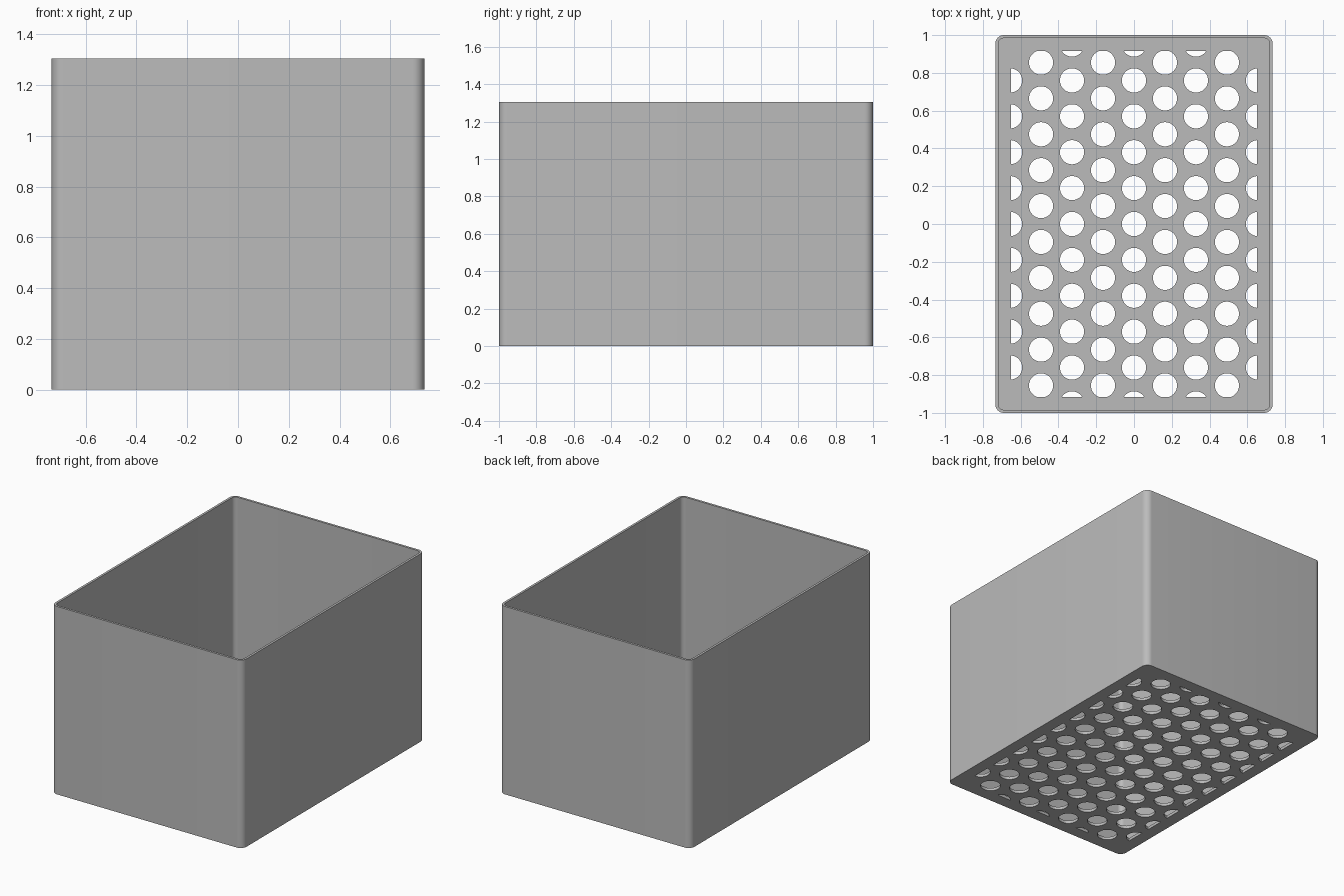
import bpy, bmesh, math

if "Cube" in bpy.data.objects:
    bpy.data.objects.remove(bpy.data.objects["Cube"])

HALF_X, HALF_Y, HEIGHT = 0.734, 1.0, 1.305
WALL, FLOOR, CORNER = 0.016, 0.02, 0.045
HOLE_R, STEP_X, STEP_Y = 0.064, 0.164, 0.19
CLIP_X, CLIP_Y = 0.651, 0.916          # border left solid around the holes


def rounded_rect(hx, hy, r, steps=10):
    """Counter-clockwise outline with rounded corners."""
    pts = []
    for i, (sx, sy) in enumerate([(1, 1), (-1, 1), (-1, -1), (1, -1)]):
        for k in range(steps + 1):
            a = math.pi / 2 * (i + k / steps)
            pts.append((sx * (hx - r) + r * math.cos(a), sy * (hy - r) + r * math.sin(a)))
    return pts


def clip(pts, axis, sign, limit):
    """Keep the part of a convex outline where sign * coordinate <= limit."""
    out = []
    for p, q in zip(pts, pts[1:] + pts[:1]):
        dp, dq = sign * p[axis] - limit, sign * q[axis] - limit
        if dp <= 0:
            out.append(p)
        if dp * dq < 0:
            t = dp / (dp - dq)
            out.append((p[0] + t * (q[0] - p[0]), p[1] + t * (q[1] - p[1])))
    return out


def hole_outline(cx, cy, n=40):
    pts = []
    for k in range(n):
        a = 2 * math.pi * (k + 0.5) / n
        pts.append((cx + HOLE_R * math.cos(a), cy + HOLE_R * math.sin(a)))
    for axis, limit in ((0, CLIP_X), (1, CLIP_Y)):
        for sign in (1, -1):
            pts = clip(pts, axis, sign, limit)
    return pts


def add_ring(bm, pts, z):
    verts = [bm.verts.new((x, y, z)) for x, y in pts]
    edges = [bm.edges.new((a, b)) for a, b in zip(verts, verts[1:] + verts[:1])]
    return verts, edges


def bridge(bm, a, b):
    n = len(a)
    for i in range(n):
        j = (i + 1) % n
        bm.faces.new((a[i], a[j], b[j], b[i]))


bm = bmesh.new()

# Thin walls with rounded vertical corners
outer = rounded_rect(HALF_X, HALF_Y, CORNER)
inner = rounded_rect(HALF_X - WALL, HALF_Y - WALL, CORNER - WALL)
rings = [add_ring(bm, p, z) for p, z in
         ((outer, 0), (outer, HEIGHT), (inner, HEIGHT), (inner, FLOOR))]
for (a, _), (b, _) in zip(rings, rings[1:]):
    bridge(bm, a, b)
under_edges, floor_edges = list(rings[0][1]), list(rings[3][1])

# Staggered drain holes, trimmed at the solid border
for col in range(-4, 5):
    for row in range(-10, 11):
        if (row + col) % 2 or (abs(col) == 4 and abs(row) == 10):
            continue
        pts = hole_outline(col * STEP_X, row * STEP_Y / 2)
        if len(pts) < 3:
            continue
        low, low_edges = add_ring(bm, pts, 0)
        high, high_edges = add_ring(bm, pts, FLOOR)
        bridge(bm, low, high)
        under_edges += low_edges
        floor_edges += high_edges

# Underside and inside of the perforated floor
for edges in (under_edges, floor_edges):
    bmesh.ops.triangle_fill(bm, edges=edges, use_beauty=True, normal=(0, 0, 1))
bmesh.ops.recalc_face_normals(bm, faces=bm.faces[:])

mesh = bpy.data.meshes.new("basket")
bm.to_mesh(mesh)
bm.free()
basket = bpy.data.objects.new("basket", mesh)
bpy.context.collection.objects.link(basket)

# Single grey finish
grey = bpy.data.materials.new("grey")
grey.diffuse_color = (0.5, 0.5, 0.5, 1)
grey.use_nodes = True
grey.node_tree.nodes["Principled BSDF"].inputs["Base Color"].default_value = grey.diffuse_color
mesh.materials.append(grey)

bpy.context.view_layer.objects.active = basket
basket.select_set(True)
bpy.ops.object.shade_smooth_by_angle(angle=math.radians(30))
